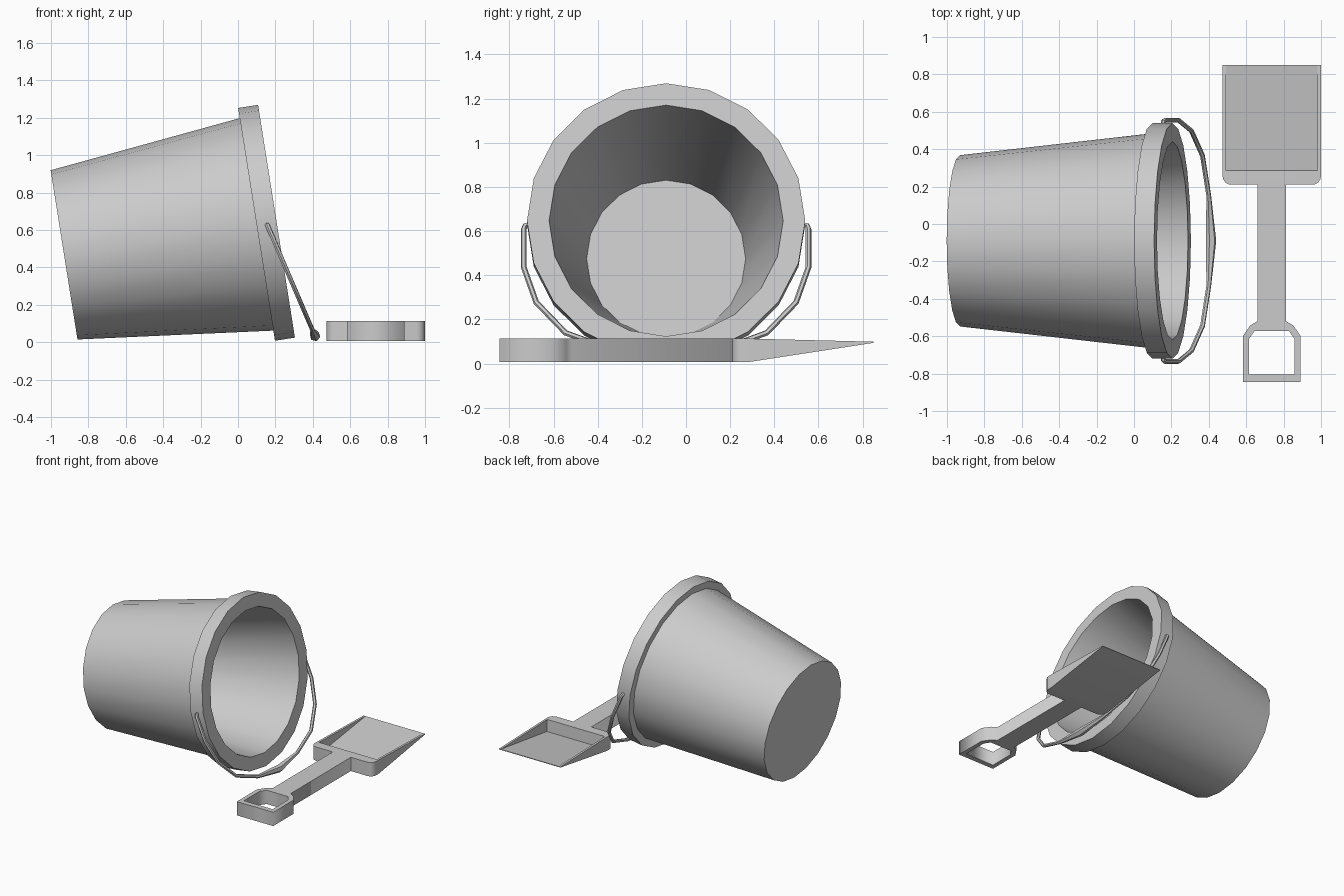
import bpy, bmesh, math
from mathutils import Vector

if "Cube" in bpy.data.objects:
    bpy.data.objects.remove(bpy.data.objects["Cube"])


def finish(name, bm, smooth=True):
    bmesh.ops.recalc_face_normals(bm, faces=bm.faces)
    me = bpy.data.meshes.new(name)
    bm.to_mesh(me)
    bm.free()
    ob = bpy.data.objects.new(name, me)
    bpy.context.collection.objects.link(ob)
    if smooth:
        bpy.ops.object.select_all(action='DESELECT')
        ob.select_set(True)
        bpy.context.view_layer.objects.active = ob
        bpy.ops.object.shade_smooth_by_angle(angle=math.radians(30))
    return ob


def curve(name, dims, splines, **settings):
    """Poly curve from (points, radii, closed) entries, turned into a mesh."""
    cu = bpy.data.curves.new(name, 'CURVE')
    cu.dimensions = dims
    for key, value in settings.items():
        setattr(cu, key, value)
    for pts, radii, closed in splines:
        sp = cu.splines.new('POLY')
        sp.points.add(len(pts) - 1)
        for p, co, r in zip(sp.points, pts, radii):
            p.co = (*co, 1)
            p.radius = r
        sp.use_cyclic_u = closed
    ob = bpy.data.objects.new(name, cu)
    bpy.context.collection.objects.link(ob)
    bpy.ops.object.select_all(action='DESELECT')
    ob.select_set(True)
    bpy.context.view_layer.objects.active = ob
    bpy.ops.object.convert(target='MESH')
    return bpy.context.object


# Bucket: 20-sided lathe lying on its rim, profile as (along axis, radius)
TILT = math.radians(9)
base = Vector((-0.93, -0.09, 0.467))
axis = Vector((math.cos(TILT), 0, math.sin(TILT)))
up = Vector((-math.sin(TILT), 0, math.cos(TILT)))
side = Vector((0, 1, 0))
SIDES = 20
profile = [(0, 0.458), (1.042, 0.575), (1.042, 0.63), (1.15, 0.63),
           (1.15, 0.53), (0.05, 0.36)]
bm = bmesh.new()
rings = []
for t, r in profile:
    rings.append([bm.verts.new(base + axis * t
                               + up * r * math.cos(i * math.tau / SIDES)
                               + side * r * math.sin(i * math.tau / SIDES))
                  for i in range(SIDES)])
for a, b in zip(rings, rings[1:]):
    for i in range(SIDES):
        j = (i + 1) % SIDES
        bm.faces.new((a[i], a[j], b[j], b[i]))
bm.faces.new(rings[0])
bm.faces.new(rings[-1])
finish("bucket", bm)

# Wire handle drooping from the rim, thicker in the middle
half = [(0.61, 0.0), (0.638, 0.005), (0.645, 0.025), (0.645, 0.21),
        (0.588, 0.385), (0.455, 0.535), (0.24, 0.62)]
path = half + [(0, 0.65)] + [(-y, s) for y, s in reversed(half)]
pts = [(0.155 + 0.395 * s, -0.09 + y, 0.63 - 0.918 * s) for y, s in path]
radii = [1.0] * len(path)
radii[len(half)] = 2.2
handle = curve("bucket_handle", '3D', [(pts, radii, False)],
               bevel_depth=0.013, bevel_resolution=1, use_fill_caps=True)
bpy.ops.object.shade_smooth_by_angle(angle=math.radians(50))

# Shovel shaft with its open D-shaped grip
CX, Z0, Z1 = 0.7365, 0.007, 0.113


def mirrored(right):
    return ([(CX + x, y, 0) for x, y in right]
            + [(CX - x, y, 0) for x, y in reversed(right)])


outer = mirrored([(0.077, 0.215), (0.077, -0.52), (0.115, -0.542),
                  (0.155, -0.60), (0.155, -0.845)])
hole = mirrored([(0.092, -0.572), (0.122, -0.615), (0.122, -0.805)])
shaft = curve("shovel_shaft", '2D', [(outer, [1] * len(outer), True),
                                     (hole, [1] * len(hole), True)],
              fill_mode='BOTH', extrude=(Z1 - Z0) / 2)
shaft.location.z = (Z0 + Z1) / 2

# Shovel blade: wedge-shaped tray with rounded back corners
W, BACK, CREASE, TIP, R = 0.2625, 0.21, 0.285, 0.85, 0.045
arc = [(W - R + R * math.cos(a), BACK + R - R * math.sin(a))
       for a in [k * math.pi / 8 for k in range(5)]]
right = [(W, TIP), (W, CREASE)] + arc
outline = mirrored(right)
bm = bmesh.new()


def height(y, near, far):
    f = max(0, (y - CREASE) / (TIP - CREASE))
    return near + (far - near) * f


low = [bm.verts.new((x, y, height(y, Z0, 0.094))) for x, y, _ in outline]
top = [bm.verts.new((x, y, height(y, Z1, 0.099))) for x, y, _ in outline]
n = len(outline)
for i in range(n):
    j = (i + 1) % n
    bm.faces.new((low[i], low[j], top[j], top[i]))
bm.faces.new(low[1:-1])
bm.faces.new((low[0], low[1], low[-2], low[-1]))

# Recessed scoop between the thin side walls
I = W - 0.017
tip_r, tip_l = (bm.verts.new((CX + s * I, TIP, 0.099)) for s in (1, -1))
rim_r, rim_l = (bm.verts.new((CX + s * I, CREASE, Z1)) for s in (1, -1))
flo_r, flo_l = (bm.verts.new((CX + s * I, CREASE + 0.005, 0.022)) for s in (1, -1))
bm.faces.new((tip_r, flo_r, flo_l, tip_l))
bm.faces.new((rim_r, rim_l, flo_l, flo_r))
bm.faces.new((tip_r, rim_r, flo_r))
bm.faces.new((tip_l, flo_l, rim_l))
bm.faces.new((top[0], top[1], rim_r, tip_r))
bm.faces.new((top[-1], tip_l, rim_l, top[-2]))
bm.faces.new(top[1:-1] + [rim_l, rim_r])
finish("shovel_blade", bm)
